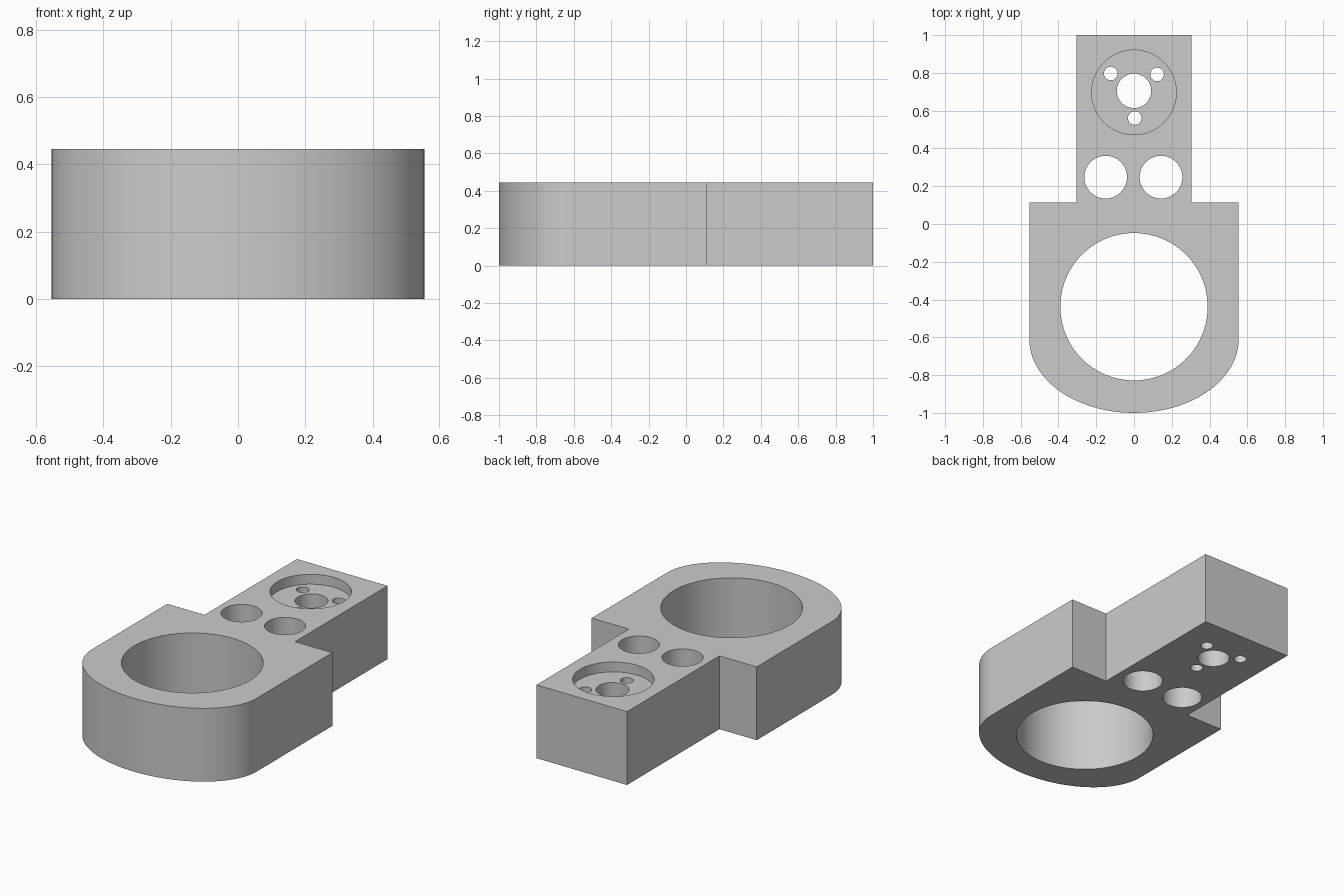
import bpy
import bmesh
from math import cos, sin, pi, radians

default = bpy.data.objects.get("Cube")
if default:
    bpy.data.objects.remove(default, do_unlink=True)

HEIGHT = 0.445
RECESS_DEPTH = 0.06

grey = bpy.data.materials.new("plain grey")
grey.use_nodes = True
grey.diffuse_color = (0.6, 0.6, 0.6, 1)
grey.node_tree.nodes["Principled BSDF"].inputs["Base Color"].default_value = (0.6, 0.6, 0.6, 1)


def prism(name, outline, z0, z1):
    """Extrude a closed counter-clockwise outline from z0 to z1."""
    bm = bmesh.new()
    face = bm.faces.new([bm.verts.new((x, y, z0)) for x, y in outline])
    top = bmesh.ops.extrude_face_region(bm, geom=[face])["geom"]
    verts = [v for v in top if isinstance(v, bmesh.types.BMVert)]
    bmesh.ops.translate(bm, verts=verts, vec=(0, 0, z1 - z0))
    bmesh.ops.recalc_face_normals(bm, faces=bm.faces)
    mesh = bpy.data.meshes.new(name)
    bm.to_mesh(mesh)
    bm.free()
    mesh.materials.append(grey)
    obj = bpy.data.objects.new(name, mesh)
    bpy.context.collection.objects.link(obj)
    return obj


def arc(cx, cy, rx, ry, start, end, steps):
    angles = [start + (end - start) * i / steps for i in range(steps + 1)]
    return [(cx + rx * cos(a), cy + ry * sin(a)) for a in angles]


def drill(body, x, y, radius, floor=-0.1, sides=64):
    """Cut a round hole down from the top to the floor height."""
    circle = arc(x, y, radius, radius, 0, 2 * pi, sides)[:-1]
    cutter = prism("hole_cutter", circle, floor, HEIGHT + 0.1)
    cutter.hide_render = True
    mod = body.modifiers.new("hole", "BOOLEAN")
    mod.operation = "DIFFERENCE"
    mod.solver = "EXACT"
    mod.object = cutter
    bpy.context.view_layer.objects.active = body
    bpy.ops.object.modifier_apply(modifier=mod.name)
    bpy.data.objects.remove(cutter, do_unlink=True)


# Clamp body: elliptical nose, straight sides and a narrower arm
nose = arc(0, -0.61, 0.554, 0.39, pi, 2 * pi, 64)
arm = [(0.554, 0.113), (0.304, 0.113), (0.304, 1),
       (-0.304, 1), (-0.304, 0.113), (-0.554, 0.113)]
body = prism("clamp_body", nose + arm, 0, HEIGHT)

# Main bore
drill(body, 0, -0.438, 0.39, sides=96)

# Pair of bolt holes
for x in (-0.15, 0.143):
    drill(body, x, 0.248, 0.113)

# Round recess with a shaft hole and three screw holes
drill(body, 0, 0.697, 0.224, floor=HEIGHT - RECESS_DEPTH)
drill(body, 0, 0.705, 0.091)
for x, y in ((-0.123, 0.797), (0.122, 0.792), (0.004, 0.561)):
    drill(body, x, y, 0.036, sides=32)

# Smooth the round walls, keep the rims sharp
bpy.ops.object.select_all(action="DESELECT")
body.select_set(True)
bpy.context.view_layer.objects.active = body
bpy.ops.object.shade_smooth_by_angle(angle=radians(30))
